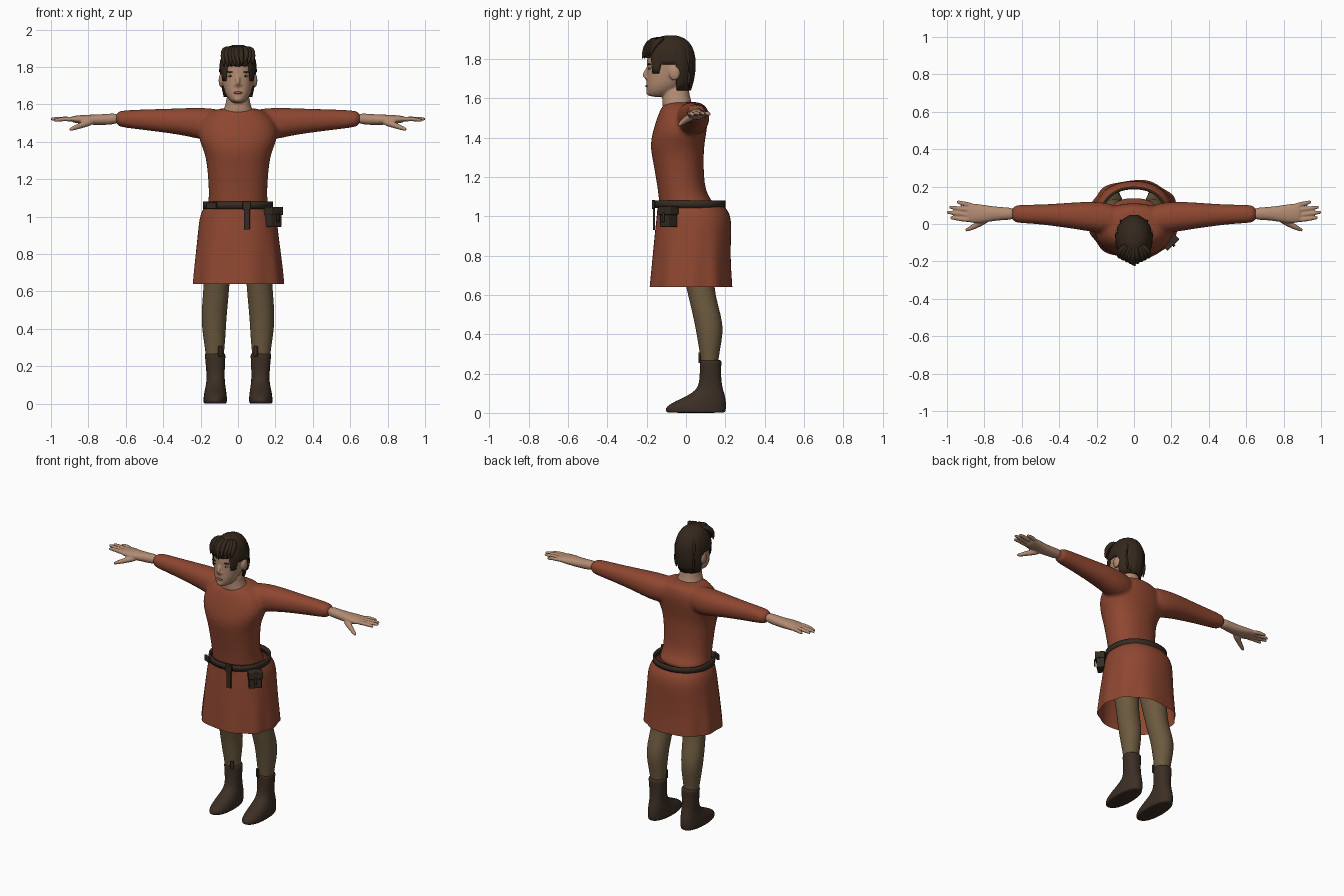
import bpy, bmesh, math, random
from mathutils import Vector, Matrix

if "Cube" in bpy.data.objects:
    bpy.data.objects.remove(bpy.data.objects["Cube"])

random.seed(4)
COLOURS = {
    "tunic_red": (0.27, 0.062, 0.03), "trouser_olive": (0.15, 0.102, 0.05),
    "boot_brown": (0.045, 0.028, 0.018), "hair_brown": (0.035, 0.021, 0.012),
    "skin": (0.45, 0.26, 0.17), "belt_leather": (0.036, 0.024, 0.016),
    "lips": (0.25, 0.11, 0.08), "eye_white": (0.5, 0.42, 0.36),
}
MATS = {}
for key, c in COLOURS.items():
    MATS[key] = bpy.data.materials.new(key)
    MATS[key].diffuse_color = (*c, 1)


def skin_rings(bm, rings, caps=True):
    """Bridge a list of equally long point rings."""
    vs = [[bm.verts.new(p) for p in r] for r in rings]
    n = len(vs[0])
    for a, b in zip(vs, vs[1:]):
        for i in range(n):
            j = (i + 1) % n
            bm.faces.new((a[i], a[j], b[j], b[i]))
    if caps:
        bm.faces.new(vs[0])
        bm.faces.new(vs[-1])


def loft(bm, rows, axis="z", n=20, p=2.2, caps=True, side=1, fold=None):
    """Rows are (position, min a, max a, min b, max b): a,b = x,y or y,z."""
    rings = []
    for pos, a0, a1, b0, b1 in rows:
        ring = []
        for i in range(n):
            t = 2 * math.pi * i / n
            c, s = math.cos(t), math.sin(t)
            k = 1 + (fold(t, pos) if fold else 0)
            a = (a0 + a1) / 2 + k * (a1 - a0) / 2 * math.copysign(abs(c) ** (2 / p), c)
            b = (b0 + b1) / 2 + k * (b1 - b0) / 2 * math.copysign(abs(s) ** (2 / p), s)
            ring.append((a, b, pos) if axis == "z" else (side * pos, a, b))
        rings.append(ring)
    skin_rings(bm, rings, caps)


def tube(bm, pts, radii, n=8):
    """Round limb through the points with a radius at each one."""
    pts = [Vector(p) for p in pts]
    rings = []
    for i, p in enumerate(pts):
        d = pts[min(i + 1, len(pts) - 1)] - pts[max(i - 1, 0)]
        q = d.to_track_quat("Z", "Y")
        rings.append([p + q @ Vector((radii[i] * math.cos(2 * math.pi * k / n),
                                      radii[i] * math.sin(2 * math.pi * k / n), 0)) for k in range(n)])
    skin_rings(bm, rings)


def ball(bm, centre, size):
    m = Matrix.Translation(centre) @ Matrix.Diagonal((*size, 1))
    bmesh.ops.create_uvsphere(bm, u_segments=16, v_segments=10, radius=1, matrix=m)


def box(bm, centre, size, turn=0):
    m = Matrix.Translation(centre) @ Matrix.Rotation(turn, 4, "Z") @ Matrix.Diagonal((*size, 1))
    bmesh.ops.create_cube(bm, size=1, matrix=m)


def finish(bm, name, mat, mirror=False, subsurf=0, voxel=0, thick=0, bevel=0):
    bmesh.ops.recalc_face_normals(bm, faces=bm.faces[:])
    me = bpy.data.meshes.new(name)
    bm.to_mesh(me)
    bm.free()
    me.materials.append(MATS[mat])
    ob = bpy.data.objects.new(name, me)
    bpy.context.collection.objects.link(ob)
    bpy.context.view_layer.objects.active = ob
    ob.select_set(True)
    if bevel:
        bpy.ops.object.shade_smooth_by_angle(angle=math.radians(35))
    else:
        for f in me.polygons:
            f.use_smooth = True
    ob.select_set(False)
    if mirror:
        ob.modifiers.new("mirror", "MIRROR").use_mirror_merge = False
    if thick:
        m = ob.modifiers.new("thickness", "SOLIDIFY")
        m.thickness, m.offset = thick, -1
    if subsurf:
        m = ob.modifiers.new("subdivide", "SUBSURF")
        m.levels = m.render_levels = subsurf
    if bevel:
        m = ob.modifiers.new("bevel", "BEVEL")
        m.width, m.segments = bevel, 2
    if voxel:
        m = ob.modifiers.new("blend", "REMESH")
        m.mode, m.voxel_size, m.use_smooth_shade = "VOXEL", voxel, True
        m = ob.modifiers.new("soften", "SMOOTH")
        m.factor, m.iterations = 0.5, 3
    return ob


# Tunic body with both sleeves blended in
bm = bmesh.new()
loft(bm, [(z, -w, w, f, b) for z, w, f, b in (
    (1.03, .168, -.13, .155), (1.07, .162, -.137, .14), (1.10, .157, -.14, .115), (1.16, .157, -.147, .092),
    (1.30, .168, -.172, .09), (1.36, .186, -.184, .093), (1.43, .218, -.17, .105), (1.50, .205, -.148, .115),
    (1.55, .165, -.128, .105), (1.585, .105, -.105, .08))], n=28)
for s in (1, -1):
    loft(bm, [(.06, -.06, .10, 1.42, 1.575), (.18, -.05, .12, 1.405, 1.583), (.27, -.035, .12, 1.43, 1.582),
              (.38, -.018, .112, 1.447, 1.577), (.5, -.002, .104, 1.462, 1.574),
              (.6, .004, .104, 1.474, 1.57), (.66, .008, .1, 1.484, 1.563)], "x", side=s)
finish(bm, "tunic_top", "tunic_red", subsurf=1, voxel=.011)

# Skirt: open shell with folds growing towards the hem
bm = bmesh.new()
loft(bm, [(z, -w, w, f, b) for z, w, f, b in (
    (1.065, .172, -.145, .185), (1.03, .193, -.146, .212), (.99, .207, -.15, .231), (.9, .216, -.16, .229),
    (.8, .228, -.169, .226), (.72, .237, -.176, .229), (.645, .243, -.183, .234), (.64, .243, -.183, .234))],
     n=64, p=2.25, caps=False,
     fold=lambda t, z: .022 * max(0, (.95 - z) / .3) * math.cos(9 * t + 1.2 * math.sin(2 * t)))
finish(bm, "skirt", "tunic_red", subsurf=1)

# Belt, buckle, hanging strap and pouch
bm = bmesh.new()
loft(bm, [(z, -.187, .187, -.16, .2) for z in (1.042, 1.08)], n=48, caps=False)
finish(bm, "belt", "belt_leather", thick=.012)
bm = bmesh.new()
box(bm, (.047, -.163, 1.0), (.032, .012, .14))
box(bm, (.047, -.166, 1.06), (.045, .016, .045))
box(bm, (-.14, -.125, 1.06), (.06, .014, .036), -.5)
finish(bm, "belt_strap", "belt_leather", bevel=.003)
bm = bmesh.new()
box(bm, (.188, -.088, .985), (.078, .05, .08), .75)
box(bm, (.19, -.09, 1.03), (.088, .062, .045), .75)
box(bm, (.214, -.116, .995), (.016, .008, .05), .75)
finish(bm, "pouch", "belt_leather", bevel=.008)

# Trouser legs
bm = bmesh.new()
loft(bm, [(1.0, .005, .165, -.07, .11), (.8, .03, .19, -.035, .135), (.64, .045, .182, 0, .143),
          (.55, .052, .192, .022, .162), (.45, .062, .197, .045, .192), (.36, .066, .188, .06, .182),
          (.28, .074, .174, .074, .164), (.2, .08, .17, .08, .165)], p=2.1)
finish(bm, "trouser_leg", "trouser_olive", mirror=True, subsurf=1)

# Boots with a small side buckle strap
bm = bmesh.new()
loft(bm, [(0, .062, .182, -.095, .195), (.004, .06, .184, -.1, .2), (.022, .058, .185, -.108, .205),
          (.045, .06, .183, -.085, .205), (.075, .064, .178, -.02, .202), (.1, .068, .172, .03, .195),
          (.13, .071, .168, .062, .185), (.18, .071, .17, .07, .178), (.25, .067, .177, .07, .18),
          (.268, .067, .178, .07, .181), (.268, .08, .166, .08, .17)], n=24)
finish(bm, "boot", "boot_brown", mirror=True, subsurf=1)
bm = bmesh.new()
box(bm, (.095, .072, .28), (.022, .012, .055), -.4)
finish(bm, "boot_tab", "boot_brown", mirror=True, bevel=.003)

# Hands: palm, four fingers and a thumb
bm = bmesh.new()
loft(bm, [(.63, .02, .088, 1.495, 1.555), (.7, .022, .09, 1.49, 1.55), (.76, .014, .096, 1.488, 1.546),
          (.82, .002, .106, 1.494, 1.545), (.87, .004, .112, 1.5, 1.54), (.895, .012, .112, 1.507, 1.537)],
     "x", n=16)
for y0, y1, tip, z in ((.02, .034, .985, 1.515), (.046, .063, 1.003, 1.522),
                       (.073, .09, .99, 1.522), (.1, .118, .95, 1.518)):
    tube(bm, [(.86, y0, 1.52), ((.88 + tip) / 2, (y0 + y1) / 2, 1.524), (tip - .01, y1, z), (tip, y1, z)],
         (.016, .0135, .0105, .007))
tube(bm, [(.77, .035, 1.51), (.83, .0, 1.492), (.875, -.024, 1.474), (.905, -.036, 1.462)],
     (.022, .019, .014, .009))
finish(bm, "hand", "skin", mirror=True, subsurf=1, voxel=.005)

# Head with neck, nose and ears blended in
bm = bmesh.new()
loft(bm, [(z, -w, w, f, b) for z, w, f, b in (
    (1.605, .028, -.188, -.11), (1.63, .053, -.2, -.06), (1.66, .071, -.202, -.02), (1.70, .081, -.2, .015),
    (1.75, .087, -.198, .035), (1.80, .089, -.202, .038), (1.86, .08, -.185, .025), (1.895, .05, -.15, -.01))],
     n=24)
loft(bm, [(1.53, -.1, .1, -.115, .06), (1.565, -.083, .083, -.122, .035), (1.6, -.064, .064, -.122, .02),
          (1.68, -.06, .06, -.12, .015)])
tube(bm, [(0, -.188, 1.765), (0, -.203, 1.735), (0, -.217, 1.708), (0, -.205, 1.695)], (.008, .011, .016, .012))
ball(bm, (0, -.197, 1.705), (.023, .013, .011))
ball(bm, (0, -.186, 1.63), (.026, .017, .018))
for s in (1, -1):
    ball(bm, (s * .09, -.058, 1.728), (.014, .03, .038))
finish(bm, "head", "skin", subsurf=1, voxel=.006)

# Face details
bm = bmesh.new()
ball(bm, (0, -.198, 1.662), (.024, .009, .007))
finish(bm, "mouth", "lips")
bm = bmesh.new()
ball(bm, (.04, -.182, 1.752), (.014, .009, .006))
finish(bm, "eye", "eye_white", mirror=True)
bm = bmesh.new()
ball(bm, (.04, -.188, 1.752), (.005, .005, .005))
ball(bm, (.042, -.186, 1.773), (.021, .009, .004))
finish(bm, "iris_and_brow", "hair_brown", mirror=True)


# Hair cap whose lower edge follows the hairline
def hairline(deg):
    steps = ((38, 1.805), (62, 1.725), (104, 1.772), (181, 1.64))
    return next(z for limit, z in steps if deg <= limit)


bm = bmesh.new()
rings = []
for k in range(11):
    ring = []
    for i in range(60):
        deg = i * 6 - 180
        low = hairline(abs(deg))
        z = low + (1.918 - low) * math.sin(k / 10 * math.pi / 2)
        up = (z - 1.77) / .15
        r = (1 - up ** 2.4) ** (1 / 2.4) if up > 0 else 1 - .25 * up * up
        a = math.radians(deg)
        r *= 1 + .012 * math.cos(a * 15)
        ring.append((.1 * r * math.sin(a), -.078 - .128 * r * math.cos(a), z))
    rings.append(ring)
skin_rings(bm, rings, caps=False)
bm.faces.new([v for v in list(bm.verts)[-60:]])
finish(bm, "hair_cap", "hair_brown", thick=.014)

# Curled fringe and straight locks at the back
bm = bmesh.new()
for i in range(9):
    x = (i - 4) * .019
    j = random.uniform(-.012, .012)
    back = abs(x) * .5
    tube(bm, [(x * .5, -.11, 1.905), (x * .9 + j, -.175 + back, 1.897), (x + j, -.21 + back, 1.86),
              (x * 1.05 - j, -.222 + back, 1.805 + j)], (.008, .019, .017, .003))
for i in range(7):
    x = (i - 3) * .02
    tube(bm, [(x * .8, -.01, 1.88), (x * 1.2, .034 - abs(x) * .3, 1.8), (x * 1.2, .035 - abs(x) * .3, 1.72),
              (x, .012, 1.64 + random.uniform(-.01, .015))], (.008, .015, .014, .003))
finish(bm, "hair_locks", "hair_brown", subsurf=1)

for m in bpy.data.materials:
    if m.users and not m.is_grease_pencil:
        m.use_nodes = True
        m.node_tree.nodes["Principled BSDF"].inputs["Base Color"].default_value = m.diffuse_color
